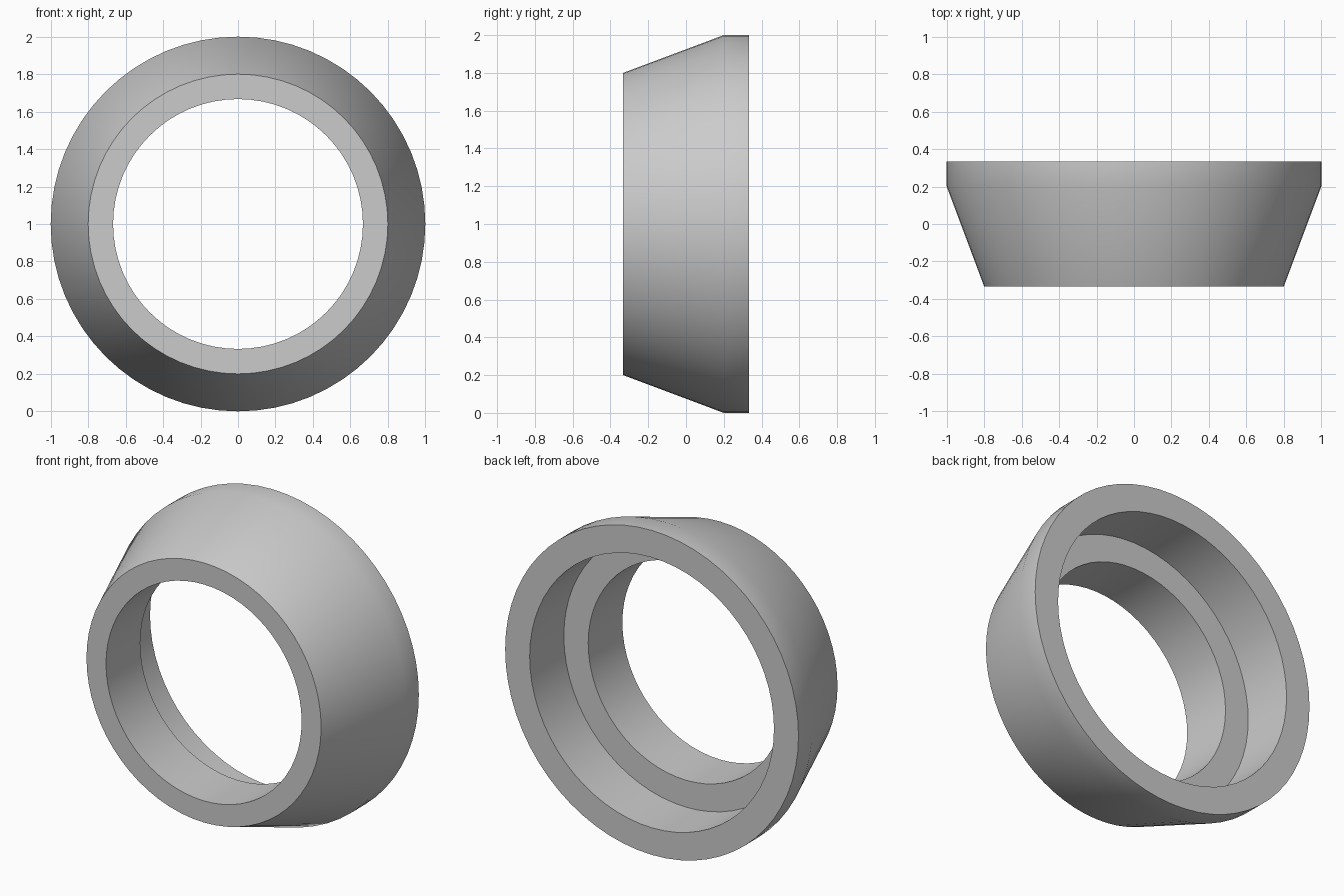
import bpy
import bmesh
import math
from mathutils import Matrix, Vector

cube = bpy.data.objects.get("Cube")
if cube:
    bpy.data.objects.remove(cube, do_unlink=True)

SEGMENTS = 64

# Closed cross-section as (radius, y): tapered outside, stepped bore inside
PROFILE = [
    (0.667, -0.333), (0.8, -0.333),   # front rim
    (1.0, 0.2), (1.0, 0.333),         # taper and straight band
    (0.833, 0.333), (0.833, 0.0),     # back rim and counterbore
    (0.667, 0.0),                     # inner shoulder
]

# Plain grey material
grey = bpy.data.materials.new("plain_grey")
grey.use_nodes = True
colour = (0.6, 0.6, 0.6, 1.0)
grey.diffuse_color = colour
grey.node_tree.nodes["Principled BSDF"].inputs["Base Color"].default_value = colour

# Turn the cross-section around the y axis
bm = bmesh.new()
rings = []
for i in range(SEGMENTS):
    turn = Matrix.Rotation(math.tau * i / SEGMENTS, 3, 'Y')
    rings.append([bm.verts.new(turn @ Vector((0, y, r)) + Vector((0, 0, 1)))
                  for r, y in PROFILE])
count = len(PROFILE)
for i, ring in enumerate(rings):
    after = rings[(i + 1) % SEGMENTS]
    for j in range(count):
        k = (j + 1) % count
        bm.faces.new((ring[j], ring[k], after[k], after[j]))
bmesh.ops.recalc_face_normals(bm, faces=bm.faces)

mesh = bpy.data.meshes.new("tapered_ring")
bm.to_mesh(mesh)
bm.free()
mesh.materials.append(grey)
tapered_ring = bpy.data.objects.new("tapered_ring", mesh)
bpy.context.collection.objects.link(tapered_ring)

# Smooth round walls, crisp rims
bpy.ops.object.select_all(action='DESELECT')
tapered_ring.select_set(True)
bpy.context.view_layer.objects.active = tapered_ring
bpy.ops.object.shade_smooth_by_angle(angle=math.radians(30))
